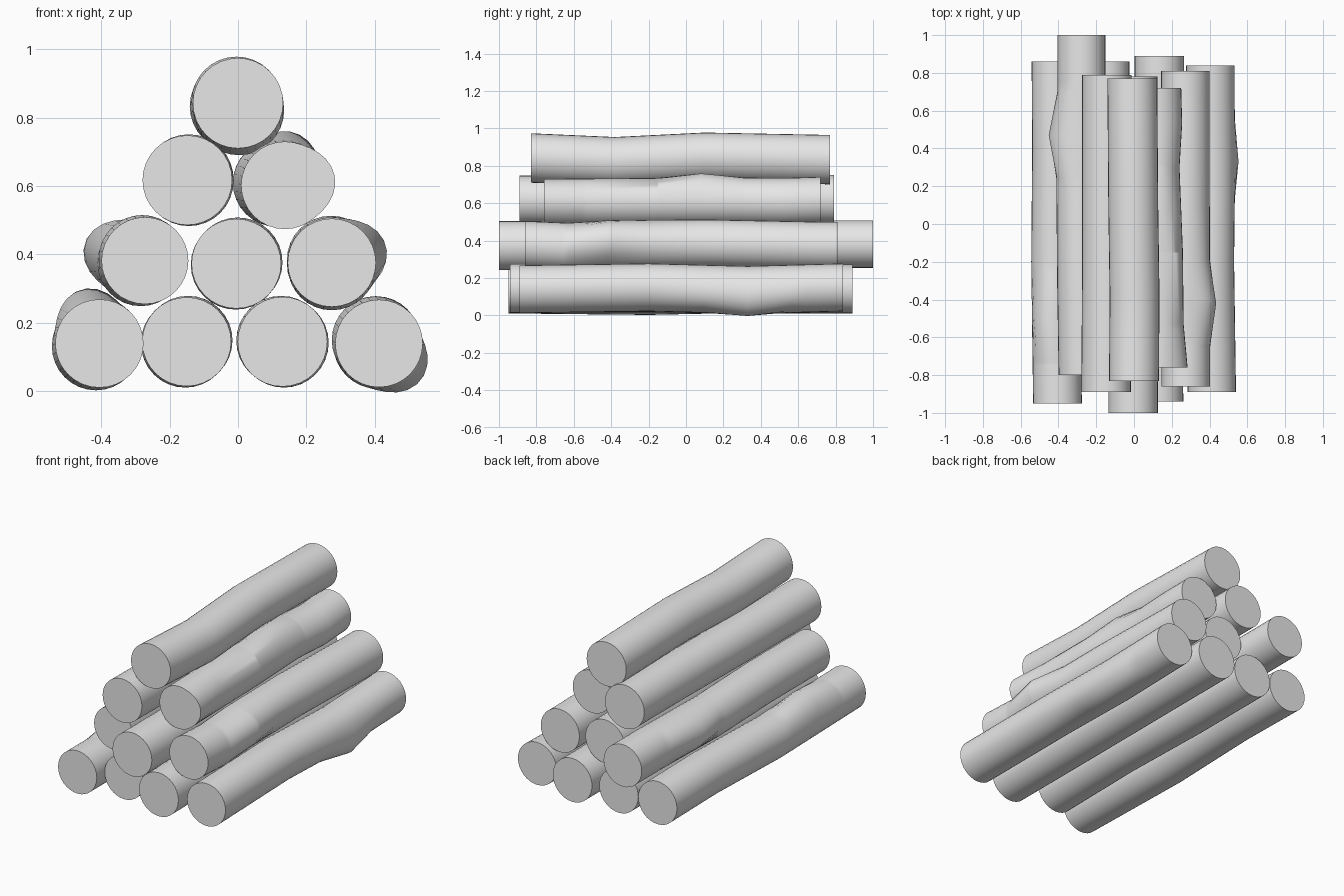
import bpy
import bmesh
from math import pi, cos, sin, radians

cube = bpy.data.objects.get("Cube")
if cube:
    bpy.data.objects.remove(cube, do_unlink=True)

SIDES = 32
KNOT_REACH = 0.23     # how far a knot spreads along the log
KNOT_SPREAD = 65      # how far a knot spreads around the log, in degrees

grey = bpy.data.materials.new("plain_grey")
grey.use_nodes = True
grey.diffuse_color = (0.8, 0.8, 0.8, 1)
grey.node_tree.nodes["Principled BSDF"].inputs["Base Color"].default_value = (0.8, 0.8, 0.8, 1)


def bend_at(bends, y):
    """Sideways and upward shift of the log's centre line at y."""
    if y <= bends[0][0]:
        return bends[0][1:]
    for (ya, xa, za), (yb, xb, zb) in zip(bends, bends[1:]):
        if y <= yb:
            t = (y - ya) / (yb - ya)
            return xa + (xb - xa) * t, za + (zb - za) * t
    return bends[-1][1:]


def knot_height(knots, y, angle):
    """Extra radius from knots, given as (y, angle in degrees, height)."""
    total = 0
    for ky, ka, height in knots:
        along = max(0, 1 - abs(y - ky) / KNOT_REACH)
        turn = abs((angle - radians(ka) + pi) % (2 * pi) - pi)
        if turn < radians(KNOT_SPREAD):
            around = cos(turn / radians(KNOT_SPREAD) * pi / 2) ** 2
            total += height * along * around
    return total


def make_log(name, x, z, radius, front, back, bends, knots=()):
    # Ring positions: both ends, every bend and the extent of every knot
    stops = {front, back, front + 0.2, back - 0.2}
    stops.update(b[0] for b in bends)
    for ky, _, _ in knots:
        stops.update((ky - KNOT_REACH, ky, ky + KNOT_REACH))
    stops = sorted(y for y in stops if front <= y <= back)

    bm = bmesh.new()
    rings = []
    for y in stops:
        dx, dz = bend_at(bends, y)
        ring = []
        for i in range(SIDES):
            a = 2 * pi * i / SIDES
            r = radius + knot_height(knots, y, a)
            ring.append(bm.verts.new((x + dx + r * cos(a), y, z + dz + r * sin(a))))
        rings.append(ring)

    # Bark between the rings, then the two cut ends
    for low, high in zip(rings, rings[1:]):
        for i in range(SIDES):
            j = (i + 1) % SIDES
            bm.faces.new((low[i], low[j], high[j], high[i]))
    bm.faces.new(rings[0])
    bm.faces.new(rings[-1])
    bmesh.ops.recalc_face_normals(bm, faces=bm.faces)

    mesh = bpy.data.meshes.new(name)
    bm.to_mesh(mesh)
    bm.free()
    mesh.materials.append(grey)
    log = bpy.data.objects.new(name, mesh)
    bpy.context.collection.objects.link(log)
    bpy.ops.object.select_all(action="DESELECT")
    log.select_set(True)
    bpy.context.view_layer.objects.active = log
    bpy.ops.object.shade_smooth_by_angle(angle=radians(40))


# Bottom row
make_log("bottom_log_far_right", -0.405, 0.14, 0.129, -0.95, 0.86,
         bends=[(-0.95, 0, 0), (-0.2, -0.01, -0.008), (0.4, -0.005, 0.005), (0.86, -0.008, 0)],
         knots=[(-0.5, 106, 0.04)])
make_log("bottom_log_mid_right", -0.15, 0.145, 0.13, -0.87, 0.86,
         bends=[(-0.87, 0, 0), (-0.3, 0.004, 0.004), (0.3, -0.004, -0.004)])
make_log("bottom_log_mid_left", 0.13, 0.145, 0.131, -0.94, 0.89,
         bends=[(-0.94, 0, 0), (-0.3, -0.004, 0.003), (0.4, 0.004, -0.003)])
make_log("bottom_log_far_left", 0.412, 0.14, 0.128, -0.89, 0.84,
         bends=[(-0.89, 0, 0), (-0.2, -0.01, 0.01), (0.33, -0.005, -0.004), (0.84, -0.008, 0.01)],
         knots=[(0.33, -40, 0.036)])

# Second row
make_log("second_log_right", -0.272, 0.382, 0.127, -0.8, 1,
         bends=[(-0.8, 0, 0), (-0.3, -0.008, 0.006), (0.2, -0.012, -0.006), (0.75, -0.006, 0)],
         knots=[(0.47, 162, 0.048)])
make_log("second_log_middle", -0.005, 0.373, 0.131, -1, 0.78,
         bends=[(-1, 0, 0), (-0.4, 0.004, 0.004), (0.2, -0.002, -0.003)])
make_log("second_log_left", 0.274, 0.376, 0.129, -0.86, 0.81,
         bends=[(-0.86, 0, 0), (-0.63, 0, -0.01), (-0.4, 0, 0.004), (0.1, -0.002, 0.008),
                (0.7, -0.002, -0.004)],
         knots=[(-0.42, 18, 0.036)])

# Third row
make_log("third_log_right", -0.148, 0.617, 0.131, -0.89, 0.79,
         bends=[(-0.89, 0, 0), (-0.3, 0.004, -0.003), (0.3, 0.004, 0.003)])
make_log("third_log_left", 0.137, 0.607, 0.128, -0.76, 0.72,
         bends=[(-0.76, 0, -0.005), (-0.15, -0.006, 0), (0.3, -0.024, 0.002),
                (0.53, -0.01, 0), (0.72, -0.015, 0.006)],
         knots=[(0.08, 75, 0.026), (-0.76, 10, 0.02)])

# Top of the pile
make_log("top_log", 0, 0.842, 0.132, -0.83, 0.77,
         bends=[(-0.83, 0, 0), (-0.38, 0.003, -0.02), (0.1, -0.004, 0.004), (0.77, -0.009, -0.009)])
